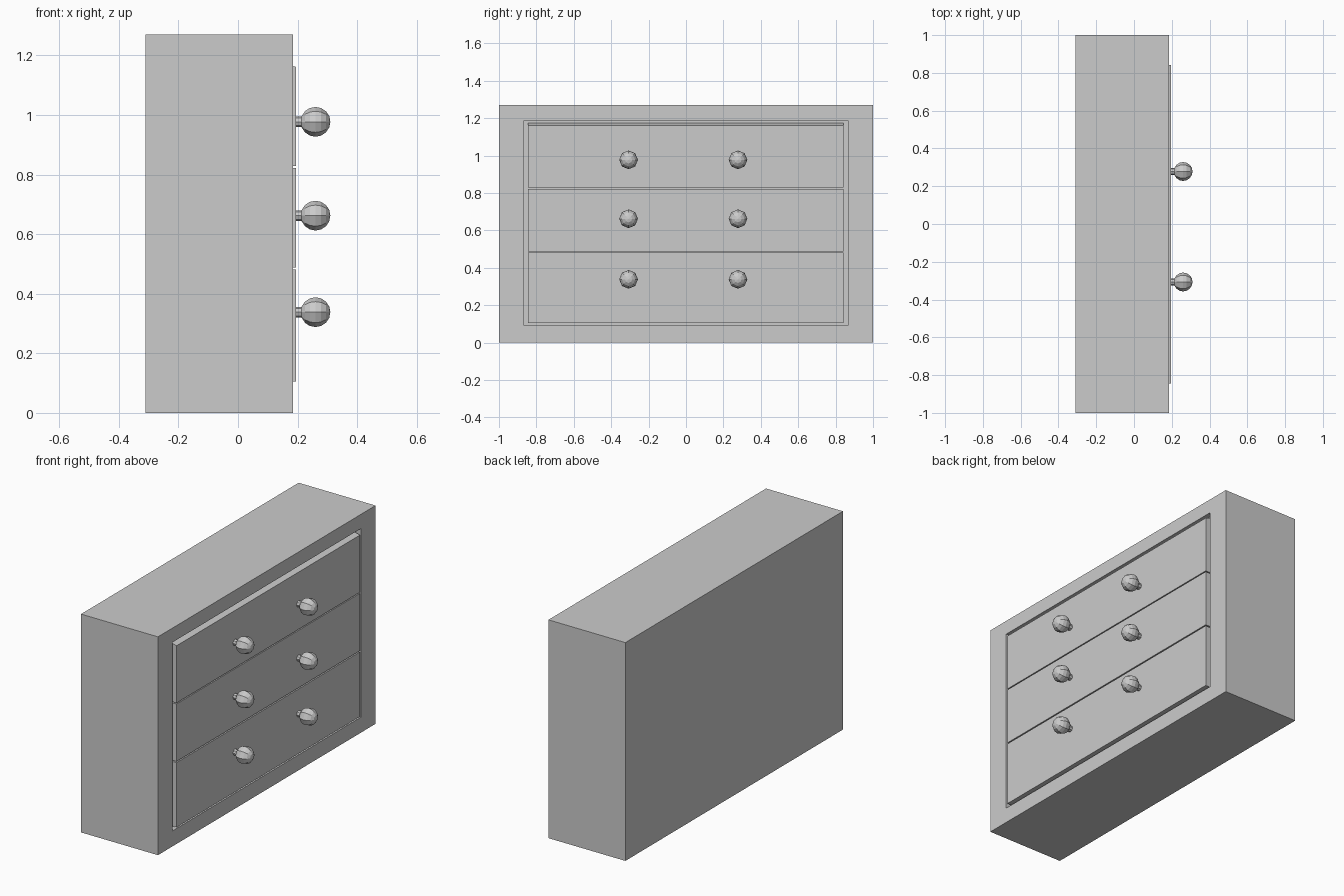
import bpy, bmesh, math
from mathutils import Matrix

if "Cube" in bpy.data.objects:
    bpy.data.objects.remove(bpy.data.objects["Cube"])

FACE = 0.185      # front plane of the carcass
BACK = 0.155      # floor of the shallow recess
PROUD = 0.195     # front plane of the drawers


def make_object(name, bm):
    bmesh.ops.recalc_face_normals(bm, faces=bm.faces)
    mesh = bpy.data.meshes.new(name)
    bm.to_mesh(mesh)
    bm.free()
    obj = bpy.data.objects.new(name, mesh)
    bpy.context.collection.objects.link(obj)
    return obj


def box(bm, x0, x1, y0, y1, z0, z1):
    m = Matrix.Translation(((x0 + x1) / 2, (y0 + y1) / 2, (z0 + z1) / 2))
    m = m @ Matrix.Diagonal((x1 - x0, y1 - y0, z1 - z0, 1))
    return bmesh.ops.create_cube(bm, size=1, matrix=m)["verts"]


# Carcass: solid block whose drawer side is inset and pushed in
bm = bmesh.new()
box(bm, -0.31, FACE, -1, 1, 0, 1.27)
front = max(bm.faces, key=lambda f: f.calc_center_median().x)
bmesh.ops.inset_region(bm, faces=[front], thickness=0.085, use_even_offset=True)
for v in front.verts:
    v.co.y = math.copysign(0.865, v.co.y)
    v.co.z = 0.09 if v.co.z < 0.6 else 1.187
floor = bmesh.ops.extrude_discrete_faces(bm, faces=[front])["faces"][0]
for v in floor.verts:
    v.co.x = BACK
make_object("carcass", bm)

# Drawer fronts; the top one has a slightly sloping upper edge
drawers = [("bottom", 0.105, 0.481, 0.338), ("middle", 0.488, 0.822, 0.662),
           ("top", 0.828, 1.161, 0.977)]
for label, z0, z1, knob_z in drawers:
    bm = bmesh.new()
    verts = box(bm, BACK, PROUD, -0.844, 0.842, z0, z1)
    if label == "top":
        for v in verts:
            if v.co.z > 1 and v.co.x < FACE:
                v.co.z += 0.012
    make_object(label + "_drawer", bm)

    # Two faceted ball knobs on short stems
    for side, y in (("left", -0.307), ("right", 0.278)):
        turn = Matrix.Rotation(math.pi / 2, 4, "Y")
        bm = bmesh.new()
        bmesh.ops.create_uvsphere(bm, u_segments=8, v_segments=8, radius=0.05,
                                  matrix=Matrix.Translation((0.26, y, knob_z)) @ turn)
        bmesh.ops.create_cone(bm, cap_ends=True, segments=8, radius1=0.018, radius2=0.018,
                              depth=0.04,
                              matrix=Matrix.Translation((0.21, y, knob_z)) @ turn)
        make_object(f"{label}_{side}_knob", bm)
